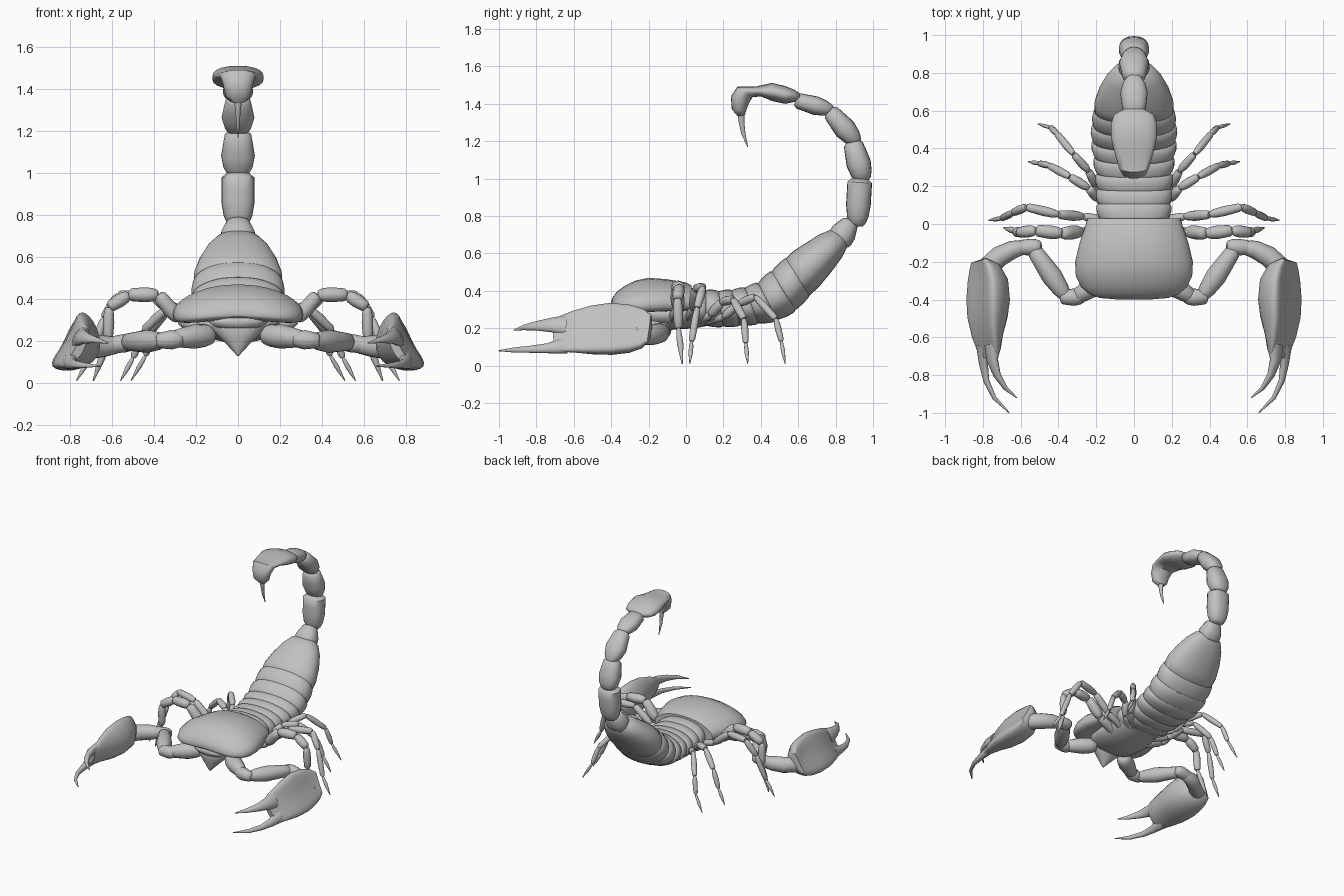
import bpy, bmesh, math
from mathutils import Vector

shell = bpy.data.materials.new("shell_grey")
shell.diffuse_color = (0.53, 0.53, 0.53, 1)


def loft(name, rings, n=20, mirror=False, power=1.0, droop=0.0, bend=0.0):
    """Skin rings of (centre, side half-axis, up half-axis)."""
    bm = bmesh.new()
    loops = []
    for c, s, u in rings:
        loop = []
        for i in range(n):
            a = 2 * math.pi * i / n
            ca, sa = math.cos(a), math.sin(a)
            p = (c + s * math.copysign(abs(ca) ** power, ca)
                 + u * (math.copysign(abs(sa) ** power, sa) + bend * sa * sa))
            p.z -= droop * p.x * p.x
            loop.append(bm.verts.new(p))
        loops.append(loop)
    for l0, l1 in zip(loops, loops[1:]):
        for i in range(n):
            j = (i + 1) % n
            bm.faces.new((l0[i], l0[j], l1[j], l1[i]))
    bm.faces.new(loops[0])
    bm.faces.new(loops[-1])
    bmesh.ops.recalc_face_normals(bm, faces=bm.faces)
    me = bpy.data.meshes.new(name)
    bm.to_mesh(me)
    bm.free()
    me.materials.append(shell)
    me.shade_smooth()
    me.set_sharp_from_angle(angle=math.radians(50))
    ob = bpy.data.objects.new(name, me)
    bpy.context.collection.objects.link(ob)
    if mirror:
        ob.modifiers.new("mirror", 'MIRROR')
    return ob


def tube(name, pts, side=(1, 0, 0), **kw):
    """Loft along points (x, y, z, side radius, up radius)."""
    cs = [Vector(p[:3]) for p in pts]
    rings = []
    for i, p in enumerate(pts):
        t = (cs[min(i + 1, len(cs) - 1)] - cs[max(i - 1, 0)]).normalized()
        s = Vector(side)
        s = (s - t * s.dot(t)).normalized()
        rings.append((cs[i], s * p[3], t.cross(s) * p[4]))
    return loft(name, rings, **kw)


def bead(name, a, b, ra, rm, rb, wide=1.0, side=(1, 0, 0), **kw):
    """One rounded limb segment between two joints."""
    a, b = Vector(a), Vector(b)
    prof = [(0, ra * .6), (.06, ra * .9), (.2, (ra + rm) / 2), (.45, rm),
            (.7, (rm + rb) / 2), (.92, rb), (1, rb * .65)]
    return tube(name, [(*a.lerp(b, t), r * wide, r) for t, r in prof], side, **kw)


def slab(name, sections, **kw):
    """Centreline loft from (bottom y, z, top y, z, half width)."""
    rings = []
    for by, bz, ty, tz, w in sections:
        b, t = Vector((0, by, bz)), Vector((0, ty, tz))
        rings.append(((b + t) / 2, Vector((w, 0, 0)), (t - b) / 2))
    return loft(name, rings, **kw)


# Carapace: wide shield whose sides droop
slab("carapace", [
    (-.40, .318, -.40, .342, .08), (-.392, .312, -.392, .365, .18),
    (-.375, .305, -.37, .395, .235), (-.34, .30, -.33, .425, .28),
    (-.28, .30, -.27, .455, .308), (-.2, .30, -.2, .47, .312),
    (-.1, .30, -.1, .462, .288), (0, .30, 0, .445, .255),
    (.03, .30, .03, .43, .245)], n=32, power=.8, droop=.6)

# Underside of the front body, upper lip and mouth wedge
slab("underbody", [
    (-.34, .24, -.34, .32, .10), (-.25, .20, -.25, .34, .19),
    (-.1, .19, -.1, .36, .2), (.05, .2, .05, .38, .18), (.15, .22, .15, .36, .14)])
tube("mouth", [(0, -.27, .33, .13, .06), (0, -.29, .29, .14, .075),
               (0, -.31, .25, .12, .075), (0, -.32, .2, .07, .05),
               (0, -.335, .15, .022, .022), (0, -.34, .13, .006, .006)], power=.9)
slab("upper_lip", [(-.30, .24, -.30, .33, .13), (-.36, .25, -.36, .325, .12),
                   (-.385, .265, -.385, .315, .085), (-.395, .28, -.395, .30, .03)])

# Abdomen: overlapping bulged rings
cuts = [(.02, .22, .02, .42, .19), (.10, .21, .10, .41, .198),
        (.19, .205, .17, .402, .2), (.28, .21, .24, .407, .205),
        (.38, .22, .31, .42, .215), (.48, .235, .38, .445, .226),
        (.58, .285, .45, .505, .226), (.66, .37, .53, .575, .215)]


def blend(a, b, t, scale):
    v = [p + (q - p) * t for p, q in zip(a, b)]
    cy, cz = (v[0] + v[2]) / 2, (v[1] + v[3]) / 2
    return (cy + (v[0] - cy) * scale, cz + (v[1] - cz) * scale,
            cy + (v[2] - cy) * scale, cz + (v[3] - cz) * scale, v[4] * scale)


for i, (a, b) in enumerate(zip(cuts, cuts[1:])):
    slab(f"abdomen_ring_{i + 1}", [blend(a, b, t, s) for t, s in (
        (-.1, .87), (0, .935), (.25, .985), (.6, 1.015), (.95, 1.0), (1.1, .94))],
        n=32, power=.9)
slab("abdomen_end", [
    blend(cuts[-2], cuts[-1], .9, .9), blend(cuts[-2], cuts[-1], 1, .97),
    (.71, .42, .57, .61, .21), (.78, .505, .64, .655, .185),
    (.835, .58, .71, .70, .148), (.865, .64, .77, .725, .105),
    (.865, .67, .81, .72, .06)], n=32, power=.9)

# Tail segments
tail = [((.81, .66), (.885, .775), .07, .068, .045, 1.2),
        ((.915, .745), (.93, 1.0), .048, .066, .066, 1.2),
        ((.95, .985), (.89, 1.2), .048, .066, .052, 1.22),
        ((.92, 1.185), (.765, 1.365), .037, .06, .045, 1.3),
        ((.785, 1.365), (.585, 1.42), .032, .05, .042, 1.45)]
for i, (a, b, ra, rm, rb, w) in enumerate(tail):
    bead(f"tail_segment_{i + 1}", (0, *a), (0, *b), ra, rm, rb, w, power=.85)
slab("tail_bulb", [
    (.61, 1.425, .61, 1.455, .05), (.58, 1.41, .58, 1.475, .105),
    (.53, 1.40, .53, 1.495, .122), (.46, 1.415, .46, 1.512, .122),
    (.40, 1.44, .37, 1.492, .105), (.355, 1.435, .275, 1.492, .085),
    (.335, 1.40, .24, 1.44, .07), (.322, 1.365, .245, 1.37, .06),
    (.315, 1.34, .275, 1.335, .03)], power=.9)
tube("stinger", [(0, .295, 1.36, .022, .02), (0, .297, 1.30, .012, .015),
                 (0, .307, 1.24, .009, .011), (0, .33, 1.17, .002, .002)], n=12)

# Claw arms
arm = [((.12, -.27, .23), (.31, -.39, .21), .05, .058, .042),
       ((.26, -.385, .21), (.39, -.39, .2), .035, .046, .035),
       ((.35, -.40, .2), (.535, -.13, .195), .035, .055, .042),
       ((.49, -.12, .195), (.61, -.125, .18), .036, .044, .04)]
for i, (a, b, ra, rm, rb) in enumerate(arm):
    bead(f"arm_segment_{i + 1}", a, b, ra, rm, rb, side=(0, 0, 1), n=16, mirror=True)
tube("forearm", [(.555, -.12, .18, .025, .025), (.575, -.12, .18, .04, .036),
                 (.64, -.135, .175, .052, .048), (.71, -.17, .168, .056, .055),
                 (.77, -.225, .165, .056, .056), (.80, -.28, .17, .045, .045)],
     (0, 0, 1), n=16, mirror=True)

# Claws: tilted hand, flat outside and full inside, with two fingers
tilt = (-.48, 0, .88)
tube("claw_hand", [
    (.825, -.195, .2, .08, .02), (.81, -.235, .198, .115, .058),
    (.80, -.3, .2, .138, .08), (.80, -.4, .2, .15, .086),
    (.80, -.5, .193, .142, .078), (.79, -.6, .182, .124, .055),
    (.775, -.67, .17, .108, .035), (.77, -.71, .165, .085, .02)],
    tilt, n=28, mirror=True, bend=.72)
tube("claw_upper_finger", [
    (.75, -.64, .215, .06, .035), (.75, -.72, .218, .042, .026),
    (.725, -.8, .213, .027, .018), (.68, -.87, .204, .015, .011),
    (.62, -.92, .19, .003, .003)], tilt, n=14, mirror=True)
tube("claw_lower_finger", [
    (.80, -.64, .11, .05, .032), (.797, -.74, .093, .028, .022),
    (.782, -.83, .088, .02, .015), (.74, -.92, .084, .014, .011),
    (.66, -1.0, .08, .003, .003)], tilt, n=14, mirror=True)

# Walking legs: joints from body to foot, thickness
legs = [([(.05, -.08, .23), (.28, -.04, .30), (.38, -.05, .42), (.52, -.035, .42),
          (.615, -.045, .36), (.62, -.04, .2), (.69, -.02, .01)], .034),
        ([(.05, .0, .23), (.27, .04, .30), (.40, .05, .41), (.57, .09, .42),
          (.64, .06, .31), (.70, .03, .13), (.77, .02, .01)], .025),
        ([(.05, .04, .23), (.19, .13, .27), (.24, .19, .34), (.34, .25, .355),
          (.45, .31, .25), (.50, .32, .12), (.56, .33, .01)], .024),
        ([(.05, .08, .23), (.2, .2, .26), (.24, .28, .33), (.32, .37, .37),
          (.41, .48, .25), (.44, .51, .13), (.51, .53, .01)], .022)]
for k, (joints, r) in enumerate(legs):
    for i, (a, b) in enumerate(zip(joints, joints[1:])):
        w = r * (1.05, 1.1, 1.05, .95, .8, .5)[i]
        end = .3 if i == 5 else .85
        bead(f"leg_{k + 1}_segment_{i + 1}", a, b, w * .8, w, w * end,
             side=(0, 1, 0), n=12, mirror=True)
